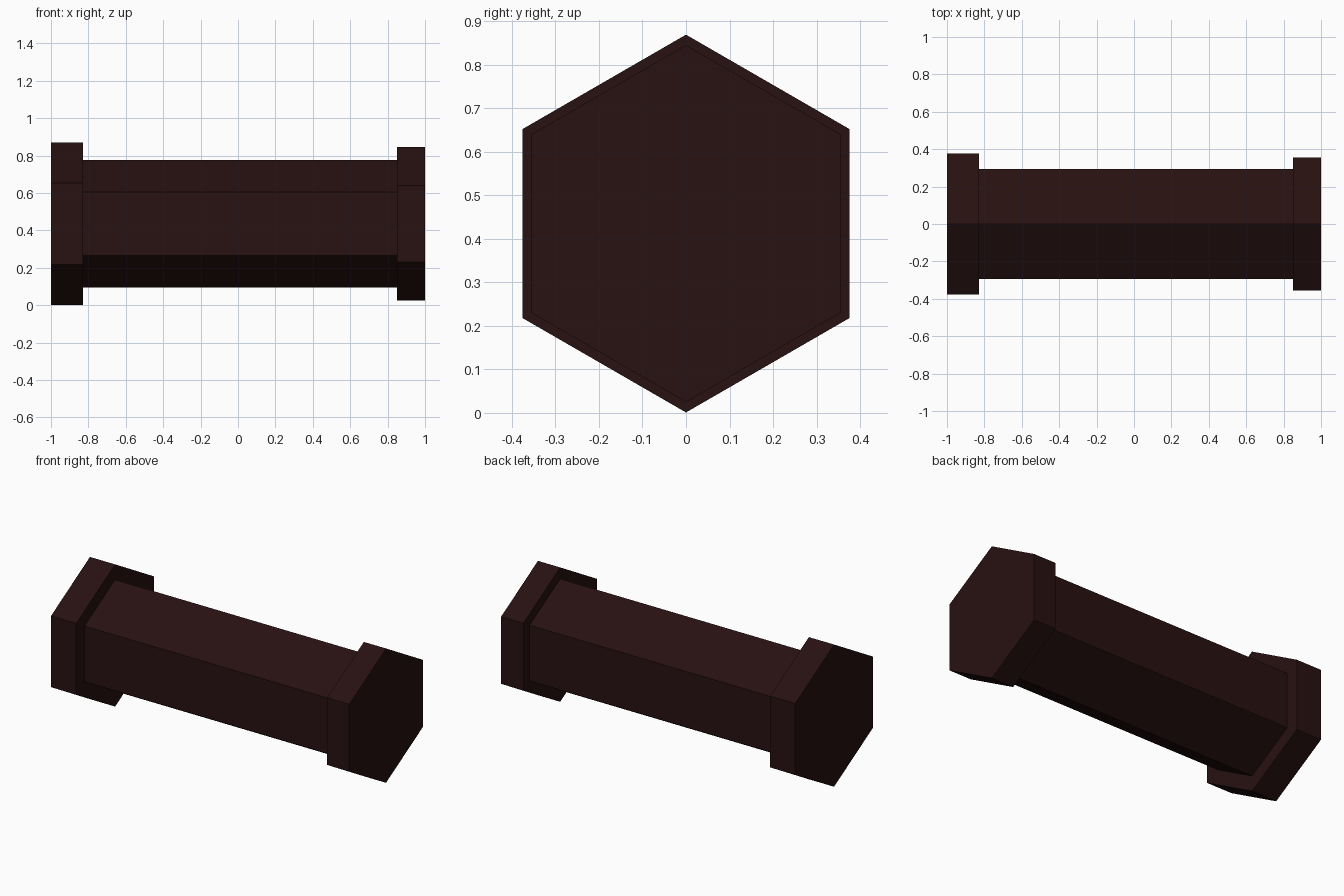
import bpy, math

if "Cube" in bpy.data.objects:
    bpy.data.objects.remove(bpy.data.objects["Cube"])

# single very dark red-brown
mat = bpy.data.materials.new("dark red brown")
mat.diffuse_color = (0.021, 0.0055, 0.0055, 1)
mat.use_nodes = True
mat.node_tree.nodes["Principled BSDF"].inputs["Base Color"].default_value = mat.diffuse_color

CENTRE_Z = 0.435


def hex_prism(name, x0, x1, radius):
    """Hexagonal bar along x with a corner pointing up."""
    bpy.ops.mesh.primitive_cylinder_add(
        vertices=6, radius=radius, depth=x1 - x0,
        location=((x0 + x1) / 2, 0, CENTRE_Z), rotation=(0, math.pi / 2, 0))
    ob = bpy.context.object
    # bake the rotation, then make sure a corner points up
    bpy.ops.object.transform_apply(location=False, rotation=True, scale=False)
    if max(v.co.z for v in ob.data.vertices) < radius * 0.99:
        ob.rotation_euler.x = math.pi / 6
        bpy.ops.object.transform_apply(location=False, rotation=True, scale=False)
    ob.name = name
    ob.data.materials.append(mat)
    return ob


# large end, bar and slightly smaller end
hex_prism("large_end_cap", -1.0, -0.83, 0.434)
hex_prism("bar", -0.83, 0.85, 0.34)
hex_prism("small_end_cap", 0.85, 1.0, 0.41)
